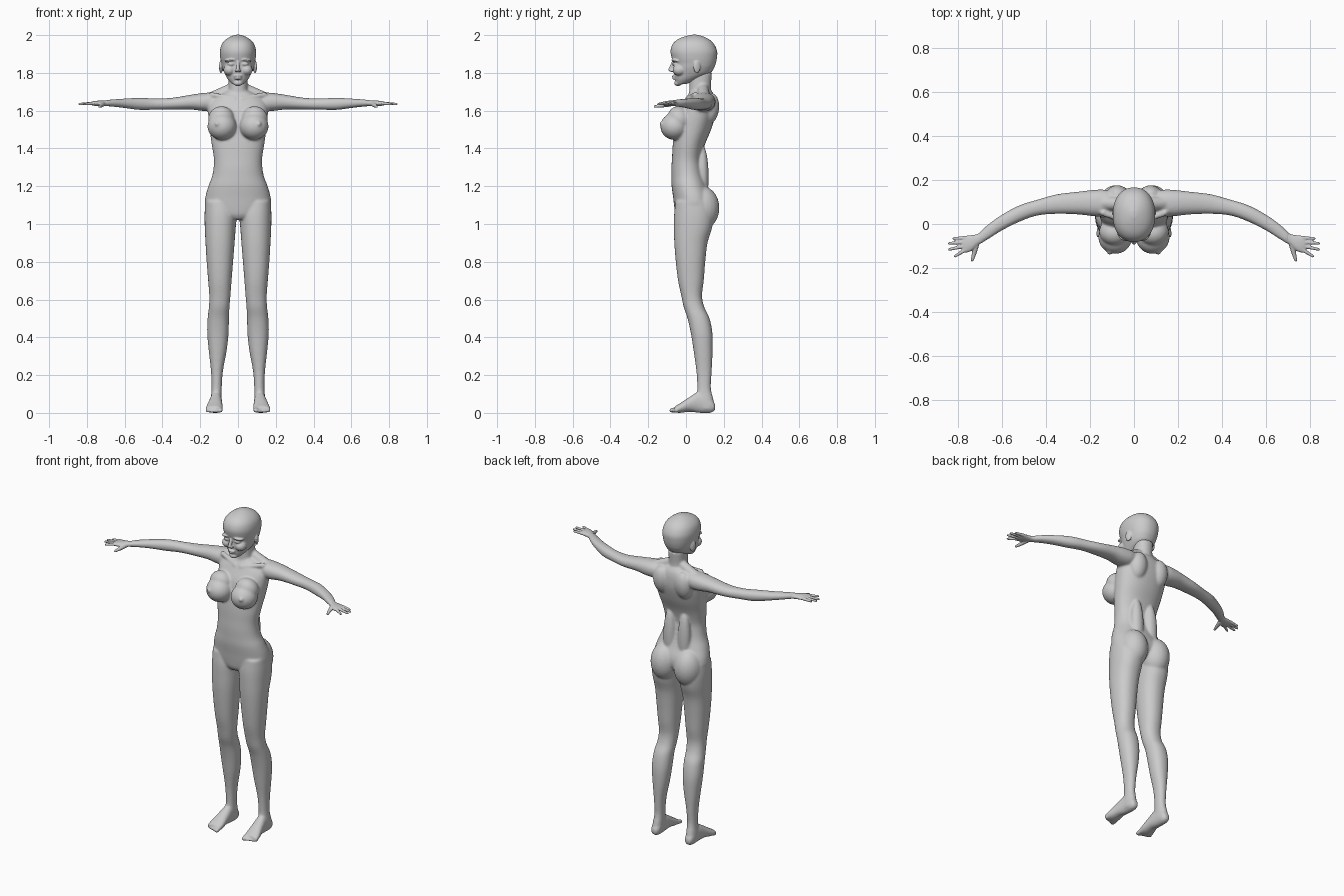
import bpy, bmesh, math
from mathutils import Vector, Matrix


def catmull(a, b, c, d, t):
    return 0.5 * (2*b + (c - a)*t + (2*a - 5*b + 4*c - d)*t*t + (3*b - a - 3*c + d)*t**3)


def loft(bm, axis, rows, n=32, power=2.2, steps=4):
    """Closed skin through rows of (position on axis, lo1, hi1, lo2, hi2)."""
    rows = [Vector(r) for r in rows]
    fine = []
    for i in range(len(rows) - 1):
        a, d = rows[max(i - 1, 0)], rows[min(i + 2, len(rows) - 1)]
        fine += [catmull(a, rows[i], rows[i + 1], d, k / steps) for k in range(steps)]
    fine.append(rows[-1])
    rings = []
    for t, lo1, hi1, lo2, hi2 in fine:
        ring = []
        for k in range(n):
            c, s = math.cos(2*math.pi*k/n), math.sin(2*math.pi*k/n)
            u = math.copysign(abs(c)**(2/power), c)
            v = math.copysign(abs(s)**(2/power), s)
            co = [(lo1 + hi1)/2 + u*(hi1 - lo1)/2, (lo2 + hi2)/2 + v*(hi2 - lo2)/2]
            co.insert("xyz".index(axis), t)
            ring.append(bm.verts.new(co))
        rings.append(ring)
    for r0, r1 in zip(rings, rings[1:]):
        for k in range(n):
            bm.faces.new((r0[k], r0[(k + 1) % n], r1[(k + 1) % n], r1[k]))
    bm.faces.new(rings[0])
    bm.faces.new(rings[-1])


def blob(bm, centre, radii, tilt=0.0, axis='X'):
    m = (Matrix.Translation(centre) @ Matrix.Rotation(math.radians(tilt), 4, axis)
         @ Matrix.Diagonal((*radii, 1)))
    bmesh.ops.create_uvsphere(bm, u_segments=24, v_segments=16, radius=1, matrix=m)


def digit(bm, p, q, r0, r1):
    """Tapered round-ended finger or toe from p to q."""
    p, q = Vector(p), Vector(q)
    d = q - p
    m = Matrix.Translation((p + q)/2) @ d.to_track_quat('Z', 'Y').to_matrix().to_4x4()
    bmesh.ops.create_cone(bm, cap_ends=True, segments=16, radius1=r0, radius2=r1,
                          depth=d.length, matrix=m)
    blob(bm, p, (r0,)*3)
    blob(bm, q, (r1,)*3)


def mirror_x(bm):
    geom = bm.verts[:] + bm.edges[:] + bm.faces[:]
    new = bmesh.ops.duplicate(bm, geom=geom)["geom"]
    for v in new:
        if isinstance(v, bmesh.types.BMVert):
            v.co.x = -v.co.x


def finish(bm, name, voxel, smooth):
    """Fuse the overlapping masses of a part into one smooth skin."""
    bmesh.ops.recalc_face_normals(bm, faces=bm.faces[:])
    me = bpy.data.meshes.new(name)
    bm.to_mesh(me)
    bm.free()
    ob = bpy.data.objects.new(name, me)
    bpy.context.collection.objects.link(ob)
    r = ob.modifiers.new("fuse", 'REMESH')
    r.mode, r.voxel_size, r.use_smooth_shade = 'VOXEL', voxel, True
    s = ob.modifiers.new("soften", 'SMOOTH')
    s.factor, s.iterations = 0.5, smooth


# --- body: paired masses first, then mirrored ---
bm = bmesh.new()
# leg
loft(bm, 'z', [(.02, .09, .146, .07, .148), (.07, .086, .145, .055, .145),
               (.13, .086, .14, .06, .132), (.22, .08, .143, .055, .136),
               (.33, .06, .155, .04, .141), (.42, .05, .163, .026, .14),
               (.5, .048, .161, .008, .125), (.56, .045, .154, -.012, .097),
               (.62, .04, .152, -.025, .085), (.7, .034, .158, -.042, .094),
               (.8, .026, .166, -.054, .102), (.9, .018, .172, -.062, .114),
               (.98, .012, .176, -.064, .138), (1.05, .008, .177, -.063, .145),
               (1.12, .02, .173, -.055, .13)])
# foot and toes
loft(bm, 'y', [(.155, .1, .132, .015, .045), (.13, .088, .144, 0, .08),
               (.07, .085, .148, 0, .11), (.02, .083, .157, .006, .085),
               (-.03, .08, .17, 0, .052), (-.06, .086, .17, .002, .034)])
for i in range(5):
    r = .013 if i == 0 else .0095 - i*.0004
    x = .094 if i == 0 else .098 + i*.0165
    digit(bm, (x, -.045, .02), (x, -.077 + i*.006, r), r*1.1, r)
# arm
loft(bm, 'x', [(.08, .05, .14, 1.63, 1.69), (.13, .035, .155, 1.6, 1.696),
               (.18, .035, .155, 1.598, 1.694), (.25, .043, .147, 1.606, 1.684),
               (.35, .046, .135, 1.605, 1.668), (.44, .038, .11, 1.605, 1.665),
               (.52, .01, .085, 1.604, 1.668), (.6, -.03, .042, 1.614, 1.664),
               (.66, -.068, .0, 1.621, 1.66), (.705, -.095, -.042, 1.624, 1.655)])
# chest, shoulder blade, buttock and collar masses
blob(bm, (.085, -.06, 1.517), (.077, .076, .072))
blob(bm, (.088, -.035, 1.555), (.07, .062, .07), 25)
blob(bm, (.11, -.126, 1.53), (.014, .014, .014))
blob(bm, (.075, .125, 1.61), (.055, .05, .085), -8)
blob(bm, (.08, .085, 1.085), (.084, .092, .115))
blob(bm, (.05, .085, 1.25), (.04, .035, .17))
digit(bm, (.02, .005, 1.662), (.14, .05, 1.685), .012, .014)
# shoulder slope
digit(bm, (.03, .09, 1.72), (.15, .095, 1.66), .028, .034)
mirror_x(bm)
# torso and neck
torso = [(1.025, .05, -.04, .06), (1.05, .13, -.055, .11), (1.09, .172, -.062, .14),
         (1.14, .173, -.068, .14), (1.2, .157, -.076, .115), (1.25, .138, -.077, .098),
         (1.3, .129, -.077, .088), (1.35, .128, -.074, .084), (1.42, .139, -.07, .1),
         (1.5, .15, -.06, .133), (1.58, .158, -.045, .156), (1.64, .155, -.015, .158),
         (1.68, .11, .008, .15), (1.705, .06, .025, .135)]
loft(bm, 'z', [(z, -w, w, f, b) for z, w, f, b in torso], n=48)
loft(bm, 'z', [(1.62, -.06, .06, .02, .14), (1.68, -.054, .054, .017, .135),
               (1.73, -.05, .05, .018, .132), (1.8, -.052, .052, .02, .138)])
finish(bm, "body", .006, 8)

# --- hands ---
bm = bmesh.new()
loft(bm, 'x', [(.68, -.08, -.022, 1.624, 1.656), (.71, -.097, -.045, 1.624, 1.653),
               (.735, -.12, -.05, 1.624, 1.653), (.76, -.13, -.053, 1.626, 1.651),
               (.778, -.125, -.06, 1.63, 1.647)])
for y0, x1, y1 in [(-.063, .818, -.066), (-.082, .838, -.088),
                   (-.1, .838, -.115), (-.117, .812, -.146)]:
    digit(bm, (.765, y0, 1.639), (x1, y1, 1.635), .0095, .0065)
digit(bm, (.715, -.088, 1.635), (.725, -.13, 1.627), .014, .011)
digit(bm, (.725, -.13, 1.627), (.734, -.164, 1.622), .011, .007)
mirror_x(bm)
finish(bm, "hands", .0035, 4)

# --- head ---
bm = bmesh.new()
# cheek, brow, eye, nostril, ear
blob(bm, (.045, -.035, 1.815), (.032, .036, .03))
blob(bm, (.036, -.05, 1.868), (.036, .028, .009), 8, 'Y')
blob(bm, (.036, -.052, 1.847), (.021, .02, .012))
blob(bm, (.01, -.076, 1.811), (.008, .01, .007))
blob(bm, (.09, .058, 1.832), (.009, .02, .034), 18, 'Z')
mirror_x(bm)
skull = [(1.74, .03, -.05, .0), (1.765, .053, -.058, .06), (1.795, .07, -.064, .125),
         (1.825, .082, -.066, .148), (1.85, .088, -.066, .158), (1.88, .094, -.076, .164),
         (1.915, .096, -.082, .165), (1.95, .087, -.072, .15), (1.975, .067, -.048, .126),
         (1.992, .04, -.01, .093), (2.002, .012, .03, .06)]
loft(bm, 'z', [(z, -w, w, f, b) for z, w, f, b in skull], n=48)
# nose, lips, chin
digit(bm, (0, -.066, 1.86), (0, -.084, 1.817), .008, .01)
blob(bm, (0, -.063, 1.782), (.023, .013, .006))
blob(bm, (0, -.061, 1.77), (.02, .013, .006))
blob(bm, (0, -.043, 1.746), (.025, .02, .016))
finish(bm, "head", .004, 5)
